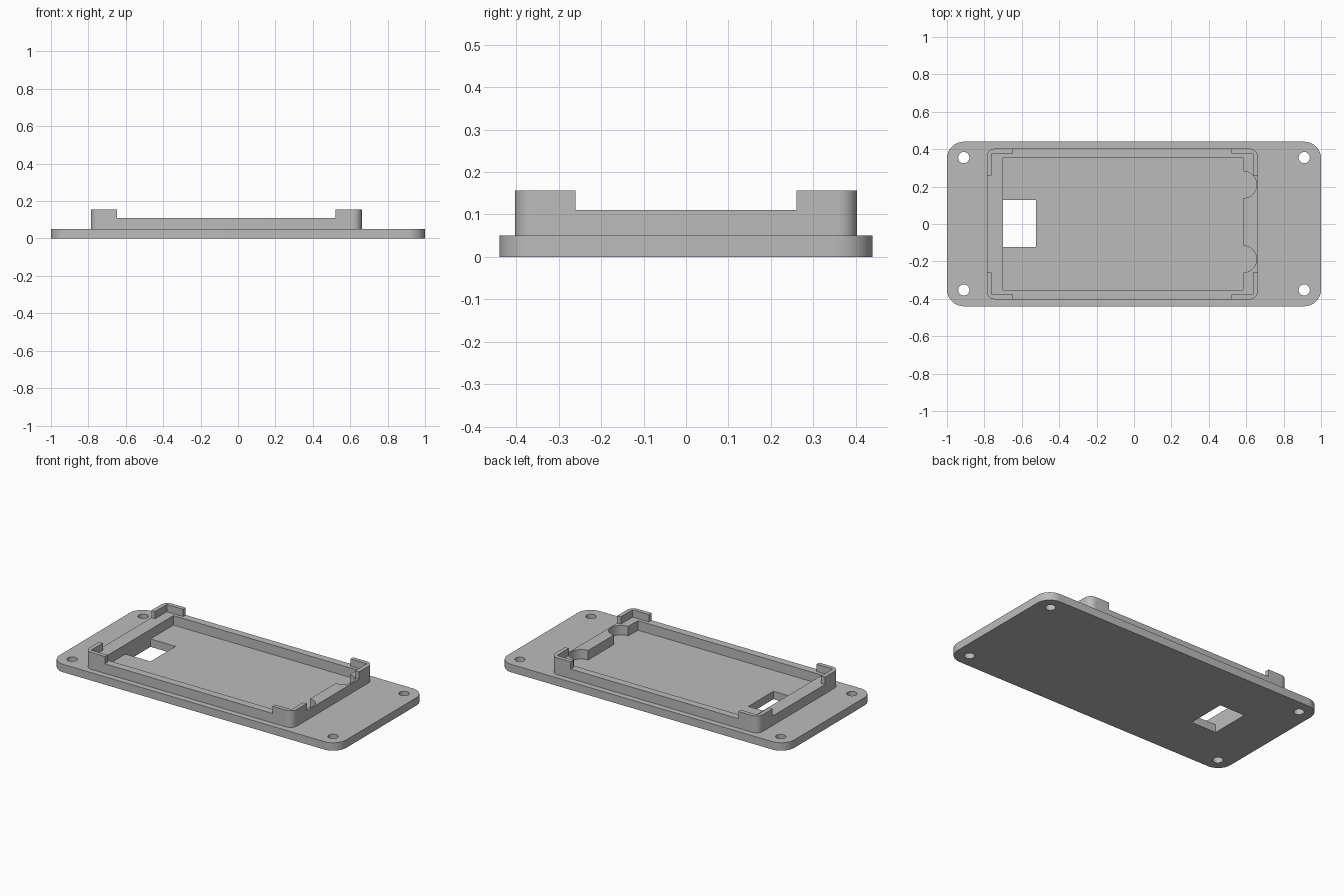
import bpy
import bmesh
from math import cos, sin, pi

if "Cube" in bpy.data.objects:
    bpy.data.objects.remove(bpy.data.objects["Cube"], do_unlink=True)

grey = bpy.data.materials.new("plain grey")
grey.use_nodes = True
colour = (0.5, 0.5, 0.5, 1)
grey.diffuse_color = colour
grey.node_tree.nodes["Principled BSDF"].inputs["Base Color"].default_value = colour


def arc(cx, cy, r, start, end, steps):
    angles = [start + (end - start) * i / steps for i in range(steps + 1)]
    return [(cx + r * cos(a), cy + r * sin(a)) for a in angles]


def rectangle(x0, x1, y0, y1):
    return [(x0, y0), (x1, y0), (x1, y1), (x0, y1)]


def rounded(x0, x1, y0, y1, r):
    corners = [(x1 - r, y1 - r), (x0 + r, y1 - r), (x0 + r, y0 + r), (x1 - r, y0 + r)]
    return [p for i, (x, y) in enumerate(corners)
            for p in arc(x, y, r, i * pi / 2, (i + 1) * pi / 2, 10)]


def prism(name, loops, z0, z1):
    """Fill an outline with optional holes and extrude it upwards."""
    bm = bmesh.new()
    for loop in loops:
        verts = [bm.verts.new((x, y, z0)) for x, y in loop]
        for a, b in zip(verts, verts[1:] + verts[:1]):
            bm.edges.new((a, b))
    bmesh.ops.triangle_fill(bm, use_beauty=True, edges=bm.edges[:], normal=(0, 0, 1))
    top = bmesh.ops.extrude_face_region(bm, geom=bm.faces[:], use_keep_orig=True)
    moved = [v for v in top["geom"] if isinstance(v, bmesh.types.BMVert)]
    bmesh.ops.translate(bm, vec=(0, 0, z1 - z0), verts=moved)
    bmesh.ops.recalc_face_normals(bm, faces=bm.faces[:])
    mesh = bpy.data.meshes.new(name)
    bm.to_mesh(mesh)
    bm.free()
    mesh.materials.append(grey)
    obj = bpy.data.objects.new(name, mesh)
    bpy.context.collection.objects.link(obj)
    bpy.ops.object.select_all(action="DESELECT")
    obj.select_set(True)
    bpy.context.view_layer.objects.active = obj
    bpy.ops.object.shade_smooth_by_angle(angle=pi / 6)
    return obj


PLATE_TOP, LEDGE, LIP_TOP = 0.05, 0.11, 0.156
X0, X1, Y = -0.787, 0.662, 0.403

# Mounting plate with four screw holes and a rectangular opening
screw_holes = [arc(x, y, 0.03, 0, 2 * pi * 23 / 24, 23)
               for x in (-0.91, 0.91) for y in (-0.353, 0.355)]
opening = rectangle(-0.70, -0.525, -0.122, 0.128)
prism("mounting_plate", [rounded(-1, 1, -0.44, 0.44, 0.09), opening] + screw_holes,
      0, PLATE_TOP)

# Raised frame whose inner edge has two finger notches
inner = [(-0.70, 0.356), (-0.70, -0.354), (0.582, -0.354)]
for y in (-0.188, 0.21):
    inner += arc(0.585, y, 0.071, -pi / 2, pi / 2, 20)
inner.append((0.582, 0.356))
prism("raised_frame", [rounded(X0, X1, -Y, Y, 0.045), inner], PLATE_TOP, LEDGE)

# L-shaped lips standing on the frame corners
THICK, R = 0.026, 0.045
for side_x, edge in ((-1, X0), (1, X1)):
    for side_y in (-1, 1):
        outline = [(0, 0.143)] + arc(R, R, R, pi, 1.5 * pi, 10)
        outline += [(0.14, 0), (0.14, THICK), (THICK, THICK), (THICK, 0.143)]
        placed = [(edge - side_x * u, side_y * (Y - v)) for u, v in outline]
        name = ("left" if side_x > 0 else "right") + ("_back" if side_y > 0 else "_front")
        prism(name + "_corner_lip", [placed], LEDGE, LIP_TOP)
